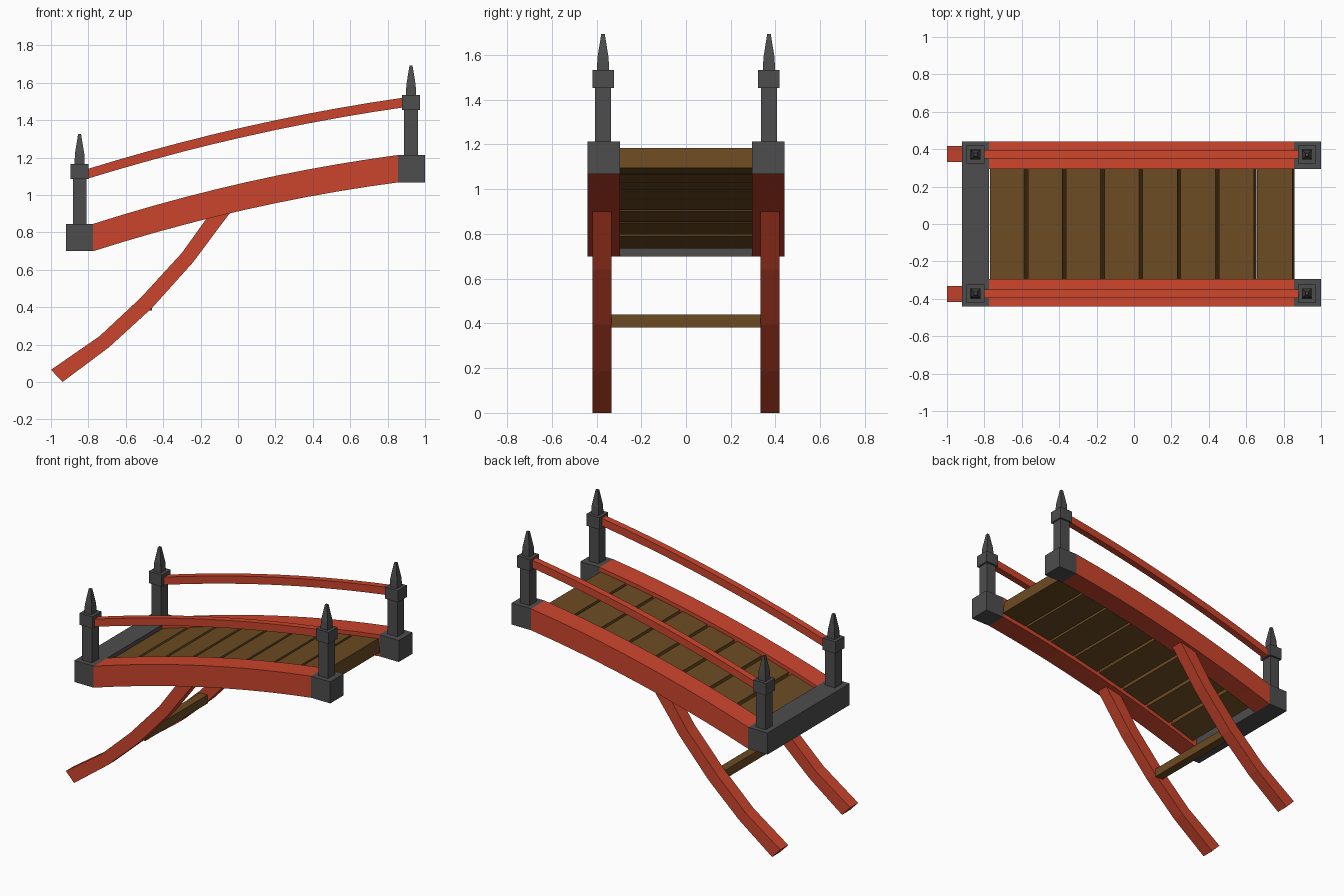
import bpy
import bmesh
import math
from mathutils import Matrix, Vector

if "Cube" in bpy.data.objects:
    bpy.data.objects.remove(bpy.data.objects["Cube"])


def make_material(name, rgb):
    mat = bpy.data.materials.new(name)
    mat.use_nodes = True
    mat.diffuse_color = (*rgb, 1)
    mat.node_tree.nodes["Principled BSDF"].inputs["Base Color"].default_value = (*rgb, 1)
    return mat


RED = make_material("red paint", (0.6, 0.06, 0.026))
GREY = make_material("dark grey stone", (0.075, 0.075, 0.075))
BROWN = make_material("brown wood", (0.147, 0.07, 0.016))


def finish(name, bm, mat):
    bmesh.ops.recalc_face_normals(bm, faces=bm.faces)
    mesh = bpy.data.meshes.new(name)
    bm.to_mesh(mesh)
    bm.free()
    mesh.materials.append(mat)
    obj = bpy.data.objects.new(name, mesh)
    bpy.context.scene.collection.objects.link(obj)
    return obj


def box(name, centre, size, mat, pitch=0):
    bm = bmesh.new()
    bmesh.ops.create_cube(bm, size=1)
    turn = Matrix.Rotation(-pitch, 4, "Y")
    bm.transform(Matrix.Translation(centre) @ turn @ Matrix.Diagonal((*size, 1)))
    return finish(name, bm, mat)


def loft(name, rings, mat):
    """Skin a chain of four-point rings and close both ends."""
    bm = bmesh.new()
    loops = [[bm.verts.new(p) for p in ring] for ring in rings]
    for a, b in zip(loops, loops[1:]):
        for i in range(4):
            j = (i + 1) % 4
            bm.faces.new((a[i], a[j], b[j], b[i]))
    bm.faces.new(loops[0])
    bm.faces.new(loops[-1])
    return finish(name, bm, mat)


def bar(name, upper, lower, y0, y1, mat):
    """Bar whose side outline follows matching upper and lower (x, z) paths."""
    rings = [[(u[0], y0, u[1]), (u[0], y1, u[1]), (l[0], y1, l[1]), (l[0], y0, l[1])]
             for u, l in zip(upper, lower)]
    return loft(name, rings, mat)


def arch(x0, z0, x1, z1, rise, x):
    """Height of a shallow arch between two end points."""
    t = (x - x0) / (x1 - x0)
    return z0 + (z1 - z0) * t + rise * 4 * t * (1 - t)


def deck(x):
    return arch(-0.775, 0.845, 0.855, 1.213, 0.038, x)


def arched_bar(name, x0, z0, x1, z1, rise, height, y0, y1, steps=10):
    xs = [x0 + (x1 - x0) * i / steps for i in range(steps + 1)]
    upper = [(x, arch(x0, z0, x1, z1, rise, x)) for x in xs]
    lower = [(x, z - height) for x, z in upper]
    return bar(name, upper, lower, y0, y1, RED)


def post(name, x, y, z):
    """Shaft, cap and pointed finial standing on a block top at height z."""
    box(name + "_shaft", (x, y, z + 0.12), (0.073, 0.073, 0.25), GREY)
    box(name + "_cap", (x, y, z + 0.28), (0.096, 0.096, 0.08), GREY)
    rings = []
    for h, r in ((0.318, 0.027), (0.375, 0.025), (0.48, 0.008)):
        rings.append([(x + sx * r, y + sy * r, z + h)
                      for sx, sy in ((-1, -1), (1, -1), (1, 1), (-1, 1))])
    loft(name + "_finial", rings, GREY)


# Curved support leg outline
leg_upper = [(-1, 0.065), (-0.74, 0.245), (-0.52, 0.45), (-0.30, 0.69), (-0.135, 0.92)]
leg_lower = [(-0.938, 0), (-0.69, 0.185), (-0.46, 0.395), (-0.24, 0.64), (-0.035, 0.915)]

# Parts repeated on both sides
for side, s in (("right", -1), ("left", 1)):
    arched_bar(side + "_side_beam", -0.775, 0.845, 0.855, 1.213, 0.038,
               0.146, s * 0.295, s * 0.44)
    arched_bar(side + "_handrail", -0.81, 1.137, 0.885, 1.52, 0.035,
               0.052, s * 0.35, s * 0.395)
    bar(side + "_leg", leg_upper, leg_lower, s * 0.332, s * 0.417, RED)
    post(side + "_low_post", -0.847, s * 0.371, 0.845)
    post(side + "_high_post", 0.925, s * 0.371, 1.213)
    box(side + "_high_block", (0.9275, s * 0.3675, 1.14), (0.145, 0.145, 0.146), GREY)

# Stone sill joining the low posts
box("low_sill", (-0.8475, 0, 0.772), (0.145, 0.88, 0.146), GREY)

# Deck planks tilted along the arch
for i in range(8):
    x = -0.666 + 0.2035 * i
    slope = math.atan((deck(x + 0.05) - deck(x - 0.05)) / 0.1)
    box(f"plank_{i + 1}", (x, 0, deck(x) - 0.073), (0.19, 0.59, 0.09), BROWN, slope)

# Brace between the legs
box("leg_brace", (-0.49, 0, 0.41), (0.058, 0.67, 0.058), BROWN)
